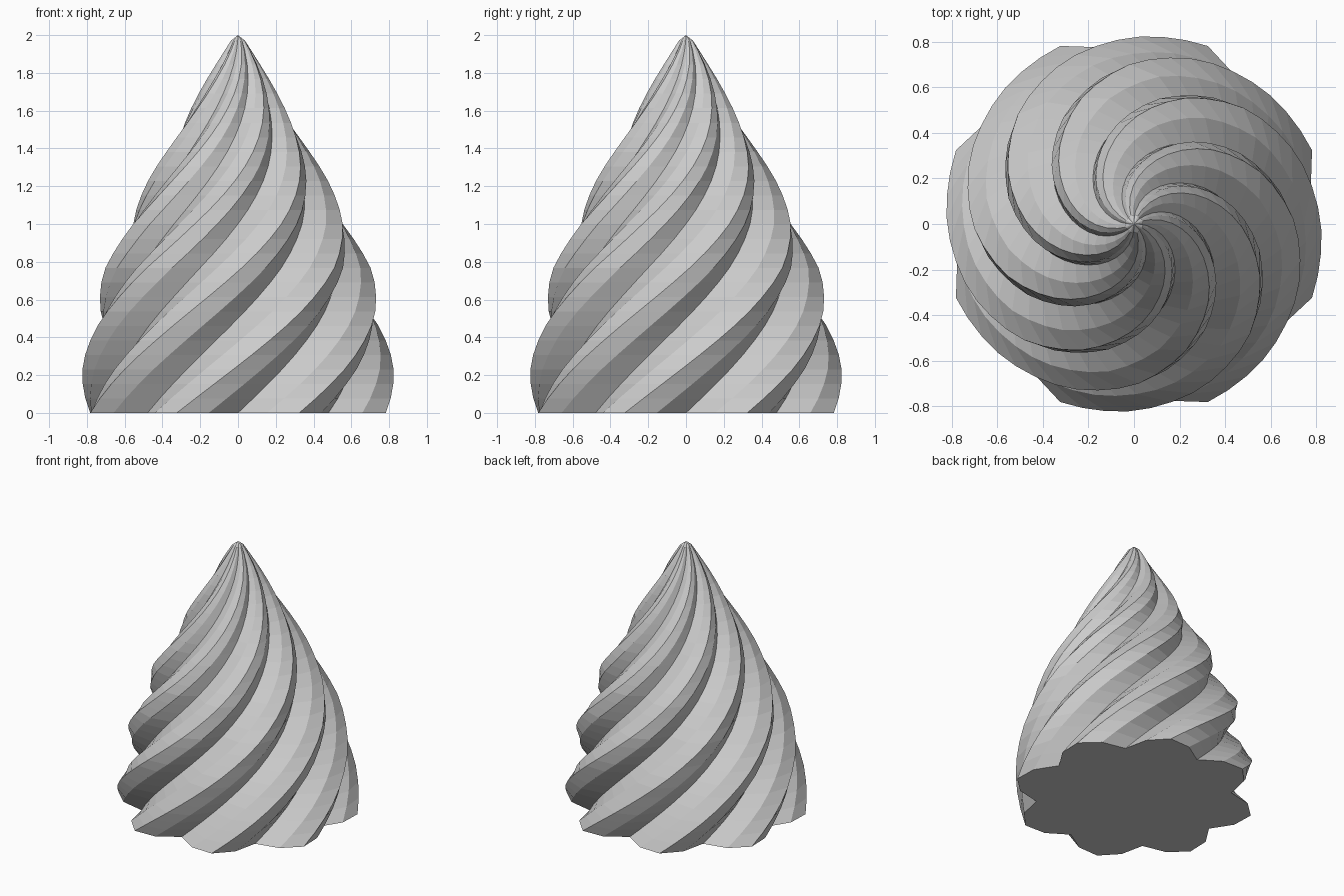
import bpy, bmesh, math

if "Cube" in bpy.data.objects:
    bpy.data.objects.remove(bpy.data.objects["Cube"])

LOBES = 8
RINGS = 26
TWIST = math.pi            # half a turn from base to tip
# one lobe: groove, flank, ridge, flank (fraction of the outer radius)
LOBE = [0.80, 0.935, 1.0, 0.935]
# outer radius against height
PROFILE = [(0, .847), (.25, .822), (.5, .78), (.75, .71), (1, .60), (1.25, .465),
           (1.5, .318), (1.75, .175), (1.9, .085), (1.97, .04), (2, 0)]


def radius(z):
    for (z0, r0), (z1, r1) in zip(PROFILE, PROFILE[1:]):
        if z <= z1:
            return r0 + (r1 - r0) * (z - z0) / (z1 - z0)
    return 0


def ring(bm, z):
    n = LOBES * len(LOBE)
    verts = []
    for i in range(n):
        a = 2 * math.pi * i / n + TWIST * z / 2
        r = radius(z) * LOBE[i % len(LOBE)]
        verts.append(bm.verts.new((r * math.cos(a), r * math.sin(a), z)))
    return verts


# twisted, fluted cream swirl
bm = bmesh.new()
heights = [1.92 * i / (RINGS - 1) for i in range(RINGS)] + [1.97]
rings = [ring(bm, z) for z in heights]
for low, high in zip(rings, rings[1:]):
    for i in range(len(low)):
        j = (i + 1) % len(low)
        bm.faces.new((low[i], low[j], high[j], high[i]))

# pointed tip and flat base
tip = bm.verts.new((0, 0, 2))
top = rings[-1]
for i in range(len(top)):
    bm.faces.new((top[i], top[(i + 1) % len(top)], tip))
bm.faces.new(rings[0][::-1])

mesh = bpy.data.meshes.new("cream_swirl")
bm.to_mesh(mesh)
bm.free()
bpy.context.collection.objects.link(bpy.data.objects.new("cream_swirl", mesh))
